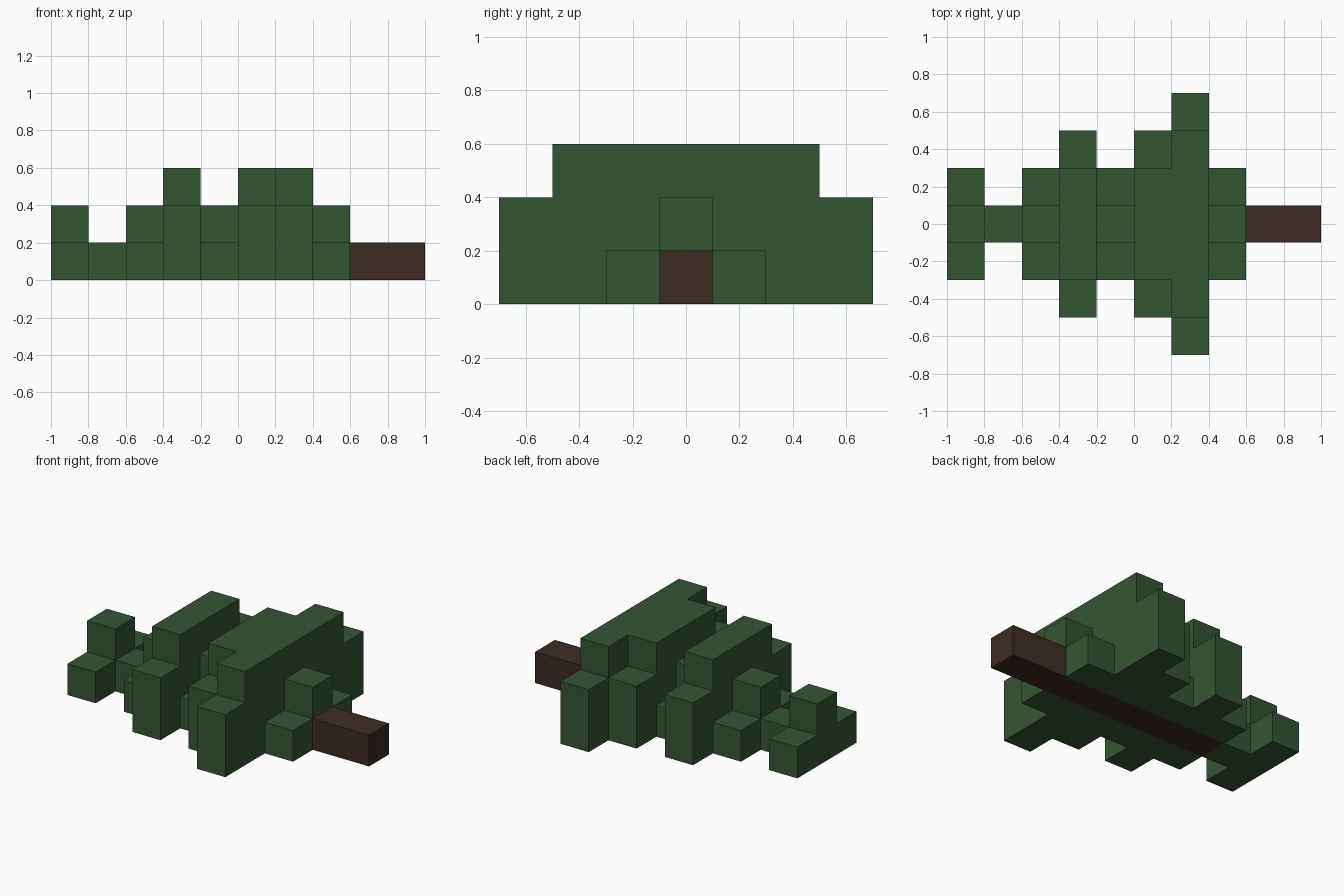
import bpy
import bmesh
from mathutils import Vector

cube = bpy.data.objects.get("Cube")
if cube:
    bpy.data.objects.remove(cube, do_unlink=True)

U = 0.2  # edge length of one block


def make_material(name, rgb):
    mat = bpy.data.materials.new(name)
    mat.use_nodes = True
    colour = (*rgb, 1.0)
    mat.diffuse_color = colour
    bsdf = next(n for n in mat.node_tree.nodes if n.type == "BSDF_PRINCIPLED")
    bsdf.inputs["Base Color"].default_value = colour
    bsdf.inputs["Roughness"].default_value = 0.9
    return mat


def block_object(name, cells, mat):
    """One clean shell around a set of grid cells."""
    bm = bmesh.new()
    axes = [Vector(v) for v in ((1, 0, 0), (0, 1, 0), (0, 0, 1))]
    for cell in cells:
        centre = Vector(cell) + Vector((0.5, 0, 0.5))
        for i in range(3):
            for sign in (1, -1):
                n = axes[i] * sign
                if tuple(int(c) for c in Vector(cell) + n) in cells:
                    continue
                a, b = axes[(i + 1) % 3] / 2, axes[(i + 2) % 3] / 2 * sign
                mid = centre + n / 2
                corners = (mid - a - b, mid + a - b, mid + a + b, mid - a + b)
                bm.faces.new([bm.verts.new(p * U) for p in corners])
    bmesh.ops.remove_doubles(bm, verts=bm.verts, dist=0.001)
    bmesh.ops.dissolve_limit(bm, angle_limit=0.01, verts=bm.verts, edges=bm.edges)
    mesh = bpy.data.meshes.new(name)
    bm.to_mesh(mesh)
    bm.free()
    mesh.materials.append(mat)
    obj = bpy.data.objects.new(name, mesh)
    bpy.context.collection.objects.link(obj)
    return obj


green = make_material("needle green", (0.036, 0.089, 0.034))
brown = make_material("bark brown", (0.047, 0.025, 0.017))

# Trunk runs from inside the crown out past its base
trunk = {(x, 0, 0) for x in range(-3, 5)}

# Crown: one slice per block of length, tip to base,
# each listing how far it reaches sideways at each level
slices = [(1, 0), (0,), (1, 0), (2, 2, 1), (1, 0), (2, 2, 1), (3, 3, 2), (1, 0)]
crown = {
    (x, y, z)
    for x, reaches in enumerate(slices, start=-5)
    for z, reach in enumerate(reaches)
    for y in range(-reach, reach + 1)
} - trunk

block_object("tree_crown", crown, green)
block_object("tree_trunk", trunk, brown)
